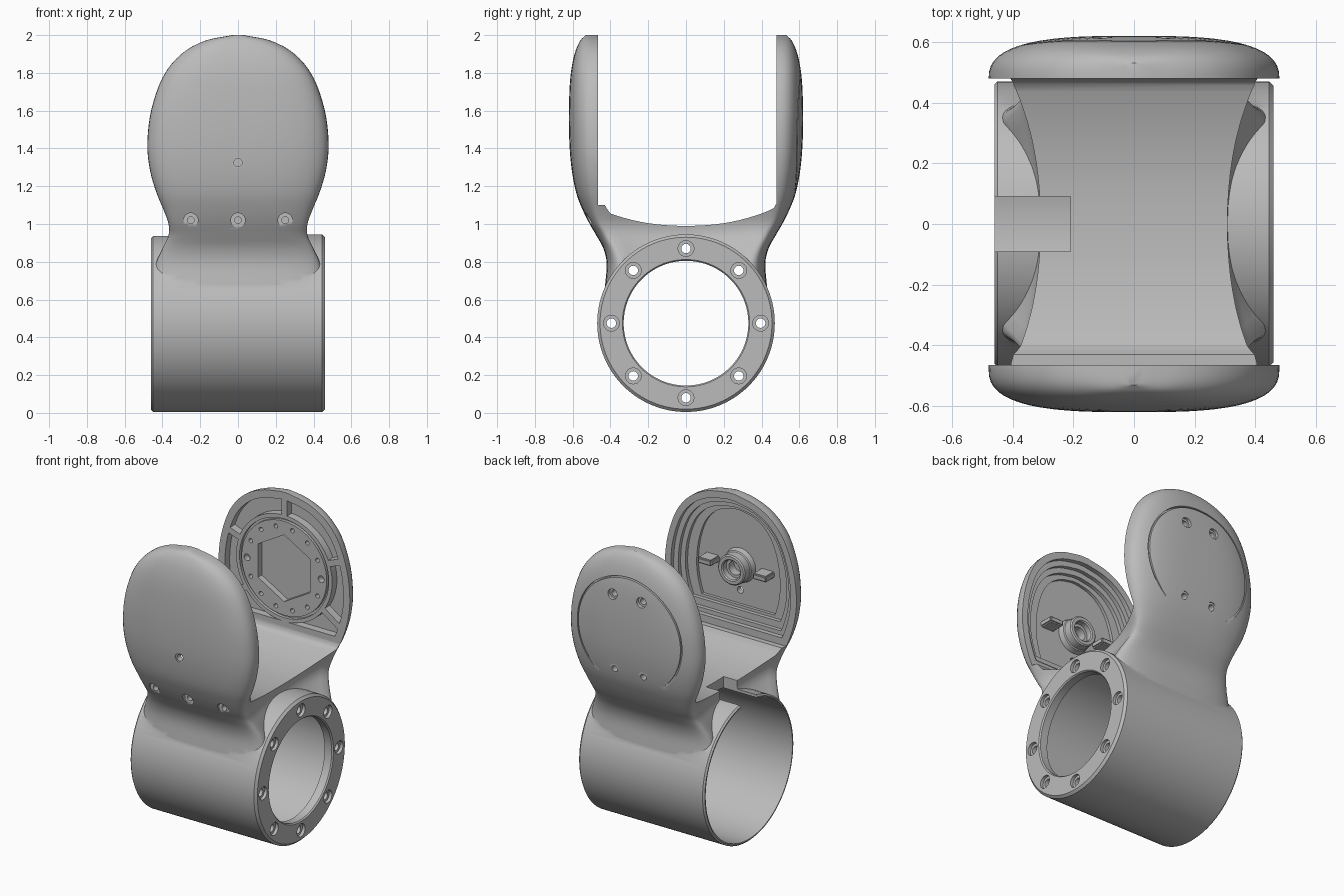
import bpy, bmesh
from math import sin, cos, pi, radians
from mathutils import Vector

if "Cube" in bpy.data.objects:
    bpy.data.objects.remove(bpy.data.objects["Cube"])

grey = bpy.data.materials.new("grey_plastic")
grey.use_nodes = True
grey.diffuse_color = (0.5, 0.5, 0.5, 1)
grey.node_tree.nodes["Principled BSDF"].inputs["Base Color"].default_value = (0.5, 0.5, 0.5, 1)


def loft(name, rings, loop=False):
    """Skin equal-length rings; cap the ends, or close into a loop."""
    bm = bmesh.new()
    vs = [[bm.verts.new(p) for p in ring] for ring in rings]
    n = len(vs[0])
    pairs = list(zip(vs, vs[1:])) + ([(vs[-1], vs[0])] if loop else [])
    for a, b in pairs:
        for i in range(n):
            j = (i + 1) % n
            bm.faces.new((a[i], a[j], b[j], b[i]))
    if not loop:
        bm.faces.new(vs[0])
        bm.faces.new(vs[-1])
    bmesh.ops.recalc_face_normals(bm, faces=bm.faces)
    mesh = bpy.data.meshes.new(name)
    bm.to_mesh(mesh)
    bm.free()
    mesh.materials.append(grey)
    ob = bpy.data.objects.new(name, mesh)
    bpy.context.collection.objects.link(ob)
    return ob


def lathe(name, profile, axis, cu, cz, seg=32, loop=False, turn=0.0):
    """Revolve (position, radius) points about an x or y axis through (cu, cz)."""
    rings = []
    for a, r in profile:
        pts = [(cu + r * cos(turn + 2 * pi * k / seg), cz + r * sin(turn + 2 * pi * k / seg))
               for k in range(seg)]
        rings.append([(a, u, z) if axis == "X" else (u, a, z) for u, z in pts])
    return loft(name, rings, loop)


def prism_y(name, outline, y0, y1):
    return loft(name, [[(x, y, z) for x, z in outline] for y in (y0, y1)])


def box(name, x0, x1, y0, y1, z0, z1):
    return prism_y(name, [(x0, z0), (x1, z0), (x1, z1), (x0, z1)], y0, y1)


def select(obs):
    bpy.ops.object.select_all(action="DESELECT")
    for o in obs:
        o.select_set(True)
    bpy.context.view_layer.objects.active = obs[0]


def boolean(target, tools, op="DIFFERENCE"):
    if len(tools) > 1:
        select(tools)
        bpy.ops.object.join()
    tool = tools[0]
    select([target])
    mod = target.modifiers.new("boolean", "BOOLEAN")
    mod.operation, mod.solver, mod.object = op, "EXACT", tool
    bpy.ops.object.modifier_apply(modifier=mod.name)
    bpy.data.objects.remove(tool)


def finish(ob, angle=32):
    select([ob])
    bpy.ops.object.shade_smooth_by_angle(angle=radians(angle))


def spline(rows, steps):
    """Smooth curve through the given rows."""
    rows = [Vector(r) for r in rows]
    rows = [2 * rows[0] - rows[1]] + rows + [2 * rows[-1] - rows[-2]]
    out = []
    for a, b, c, d in zip(rows, rows[1:], rows[2:], rows[3:]):
        for k in range(steps):
            t = k / steps
            out.append(0.5 * (2 * b + (c - a) * t + (2 * a - 5 * b + 4 * c - d) * t * t
                              + (3 * b - a - 3 * c + d) * t ** 3))
    return out + [rows[-2]]


# Fork shape by height: z, half width, half depth, where the outer rounding starts
ROWS = spline([(.55, .44, .44, .34), (.68, .45, .428, .33), (.79, .435, .42, .33),
               (.87, .40, .437, .36), (.94, .368, .475, .40), (1.0, .368, .51, .44),
               (1.07, .392, .545, .455), (1.16, .43, .58, .462), (1.28, .465, .604, .465),
               (1.42, .48, .617, .465), (1.6, .46, .62, .47), (1.78, .397, .612, .47),
               (1.9, .30, .59, .47), (1.97, .175, .56, .47), (2.0, .03, .53, .47)], 4)


def section(row):
    z, w, d, yb = row
    q = [(w * (1 - .16 * (1 - (k / 8) ** 2)), yb * k / 8) for k in range(8)]
    for k in range(15):
        t = pi / 2 * k / 14
        q.append((w * cos(t) ** (2 / 3) if k < 14 else 0, yb + (d - yb) * sin(t) ** (2 / 3)))
    half = q + [(-x, y) for x, y in reversed(q[:-1])]
    return [(x, y, z) for x, y in half + [(x, -y) for x, y in reversed(half[1:-1])]]


def egg(scale, zmin, zc=1.5):
    side = [(r[1] * scale, zc + (r[0] - zc) * scale) for r in ROWS if r[0] >= zmin]
    return side + [(-x, z) for x, z in reversed(side)]


# Housing: solid barrel joined to the fork
CZ = .475
housing = lathe("housing", [(-.46, .46), (-.45, .47), (.445, .47), (.46, .455)], "X", 0, CZ, 128)
boolean(housing, [loft("fork", [section(r) for r in ROWS])], "UNION")

# Gap between the two plates, with a curved saddle floor and a ledge at the front
floor = [(-.465, 1.10), (-.43, 1.10), (-.415, 1.075)]
floor += [(y, .99 + .085 * abs(y / .45) ** 2.2) for y in [-.40 + .04 * k for k in range(22)]]
floor += [(.465, 1.085), (.48, 1.11), (.48, 2.2), (-.465, 2.2)]
boolean(housing, [loft("gap", [[(x, y, z) for y, z in floor] for x in (-.7, .7)])])

# Barrel bore with end flange, and the slot at the open end
boolean(housing, [lathe("bore", [(-.6, .452), (.40, .452), (.40, .33), (.452, .33), (.475, .35)],
                        "X", 0, CZ, 128)])
boolean(housing, [box("slot", -.6, -.21, -.09, .09, .7, 1.3)])


def screw_hole(axis, a_out, a_seat, a_end, u, z, r=.042, r2=.025):
    return lathe("screw_hole", [(a_out, r), (a_seat, r), (a_seat, r2), (a_end, r2)], axis, u, z, 24)


# Screw holes: flange, front neck, front plate and back cover
holes = [screw_hole("X", .5, .44, .35, .395 * cos(k * pi / 4), CZ + .395 * sin(k * pi / 4))
         for k in range(8)]
holes += [screw_hole("Y", -.7, -.50, -.45, x, 1.02, .038, .018) for x in (-.25, 0, .25)]
holes += [screw_hole("Y", -.7, -.605, -.4, 0, 1.325, .031, .022)]
holes += [screw_hole("Y", .7, .595, .55, x, 1.47 + z, .034, .02)
          for x in (-.105, .105) for z in (-.25, .25)]
boolean(housing, holes)

# Round cover groove on the outside of the back plate
boolean(housing, [lathe("cover_groove", [(.578, .372), (.7, .372), (.7, .382), (.578, .382)],
                        "Y", 0, 1.47, 96, True)])

# Stepped recess inside the front plate
for scale, zmin, depth in ((.91, 1.1, .03), (.84, 1.1, .055), (.77, 1.13, .08)):
    boolean(housing, [prism_y("recess", egg(scale, zmin), -.465 - depth, -.44)])
panel = [(x * .88, z) for x, z in egg(.72, 1.13)]
boolean(housing, [prism_y("panel_recess", panel, -.565, -.44)])

# Pockets split by ribs around the inside of the back plate
HZ = 1.5
pockets = prism_y("pockets", egg(.9, 1.1), .44, .53)
keep = [lathe("disc_keep", [(.4, .35), (.6, .35)], "Y", 0, HZ, 64)]
boolean(pockets, keep)
for deg in (20, 90, 160, 215, 270, 325):
    c, s = cos(radians(deg)), sin(radians(deg))
    rib = [(a * c - b * s, HZ + a * s + b * c)
           for a, b in ((.2, -.02), (.8, -.02), (.8, .02), (.2, .02))]
    boolean(pockets, [prism_y("rib_keep", rib, .4, .6)])
boolean(housing, [pockets])

# Motor seat: round groove, hexagon recess and a ring of small holes
seat = [lathe("seat_groove", [(.44, .31), (.5, .31), (.5, .325), (.44, .325)], "Y", 0, HZ, 64, True),
        lathe("hexagon", [(.44, .22), (.52, .22)], "Y", 0, HZ, 6, turn=pi / 2)]
for k in range(14):
    t = 2 * pi * k / 14
    r = .022 if k % 7 == 0 else .014
    seat.append(lathe("seat_hole", [(.44, r), (.52, r)], "Y", .27 * cos(t), HZ + .27 * sin(t), 16))
boolean(housing, seat)
finish(housing)

# Bearing boss inside the front plate
boss = lathe("bearing_boss", [(-.58, .115), (-.53, .105), (-.525, .098), (-.475, .098), (-.468, .09),
                              (-.468, .07), (-.475, .063), (-.51, .063), (-.51, .045), (-.58, .045)],
             "Y", 0, 1.49, 48, True)
finish(boss)

# Cable clips beside the boss
for side, name in ((1, "left_clip"), (-1, "right_clip")):
    clip = box(name, side * .15, side * .25, -.58, -.475, 1.47, 1.51)
    bm = bmesh.new()
    bm.from_mesh(clip.data)
    bmesh.ops.recalc_face_normals(bm, faces=bm.faces)
    bmesh.ops.bevel(bm, geom=bm.edges[:], offset=.008, segments=2, affect="EDGES")
    bm.to_mesh(clip.data)
    bm.free()
    finish(clip)
